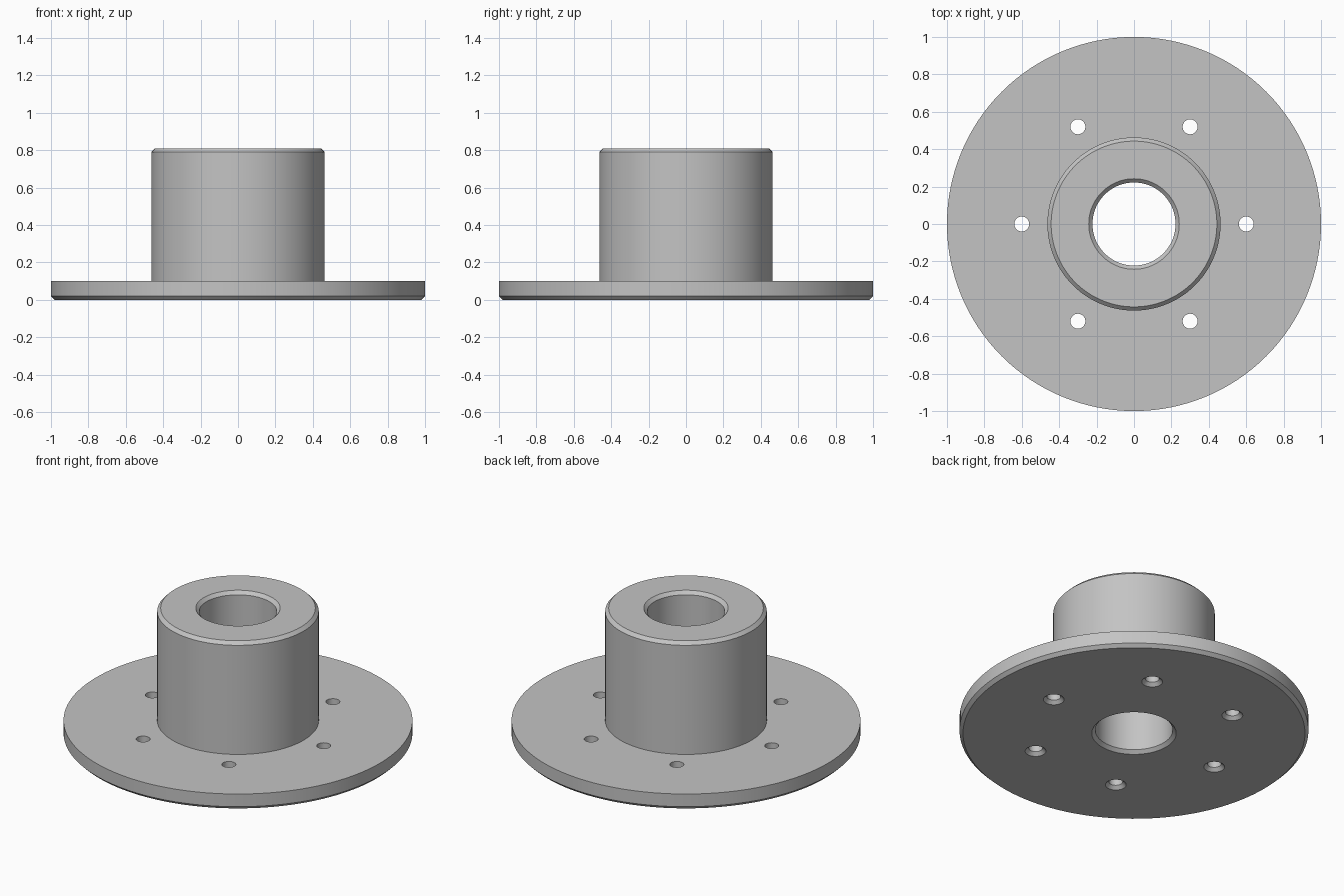
import bpy, bmesh, math

cube = bpy.data.objects.get("Cube")
if cube:
    bpy.data.objects.remove(cube, do_unlink=True)

GREY = (0.55, 0.55, 0.55, 1)
steel = bpy.data.materials.new("plain grey")
steel.use_nodes = True
steel.diffuse_color = GREY
steel.node_tree.nodes["Principled BSDF"].inputs["Base Color"].default_value = GREY


def lathe(name, profile, steps):
    """Spin a closed (radius, height) profile around z."""
    bm = bmesh.new()
    verts = [bm.verts.new((r, 0, z)) for r, z in profile]
    edges = [bm.edges.new((a, b)) for a, b in zip(verts, verts[1:] + verts[:1])]
    bmesh.ops.spin(bm, geom=verts + edges, cent=(0, 0, 0), axis=(0, 0, 1),
                   angle=math.tau, steps=steps, use_duplicate=False)
    bmesh.ops.remove_doubles(bm, verts=bm.verts, dist=1e-5)
    # drop the leftovers of the profile edge lying on the axis
    bmesh.ops.delete(bm, geom=[e for e in bm.edges if not e.link_faces], context='EDGES')
    bmesh.ops.recalc_face_normals(bm, faces=bm.faces)
    mesh = bpy.data.meshes.new(name)
    bm.to_mesh(mesh)
    bm.free()
    mesh.materials.append(steel)
    obj = bpy.data.objects.new(name, mesh)
    bpy.context.collection.objects.link(obj)
    return obj


# Flange, hub and bore in one turned section, with chamfered rims
c = 0.02
plate, top = 0.1, 0.81
outer, hub, bore = 1.0, 0.463, 0.222
flanged_hub = lathe("flanged_hub", [
    (bore + c, 0), (outer - c, 0), (outer, c), (outer, plate),
    (hub, plate), (hub, top - c), (hub - c, top),
    (bore + c, top), (bore, top - c), (bore, c)], 128)

# Ring of six bolt holes, countersunk from below
hole = 0.04
for i in range(6):
    a = i * math.tau / 6
    cutter = lathe(f"bolt_hole_cutter_{i + 1}", [
        (0, -c), (hole + 2 * c, -c), (hole, c), (hole, 0.2), (0, 0.2)], 32)
    cutter.location = (0.6 * math.cos(a), 0.6 * math.sin(a), 0)
    cutter.hide_render = True
    cutter.hide_set(True)
    cut = flanged_hub.modifiers.new(f"bolt_hole_{i + 1}", 'BOOLEAN')
    cut.operation = 'DIFFERENCE'
    cut.solver = 'EXACT'
    cut.object = cutter

# Apply the cuts, then smooth the round walls and keep the rims sharp
bpy.ops.object.select_all(action='DESELECT')
flanged_hub.select_set(True)
bpy.context.view_layer.objects.active = flanged_hub
for m in list(flanged_hub.modifiers):
    bpy.ops.object.modifier_apply(modifier=m.name)
for obj in [o for o in bpy.data.objects if o.name.startswith("bolt_hole_cutter")]:
    bpy.data.objects.remove(obj, do_unlink=True)
bpy.ops.object.shade_smooth_by_angle(angle=math.radians(30))
